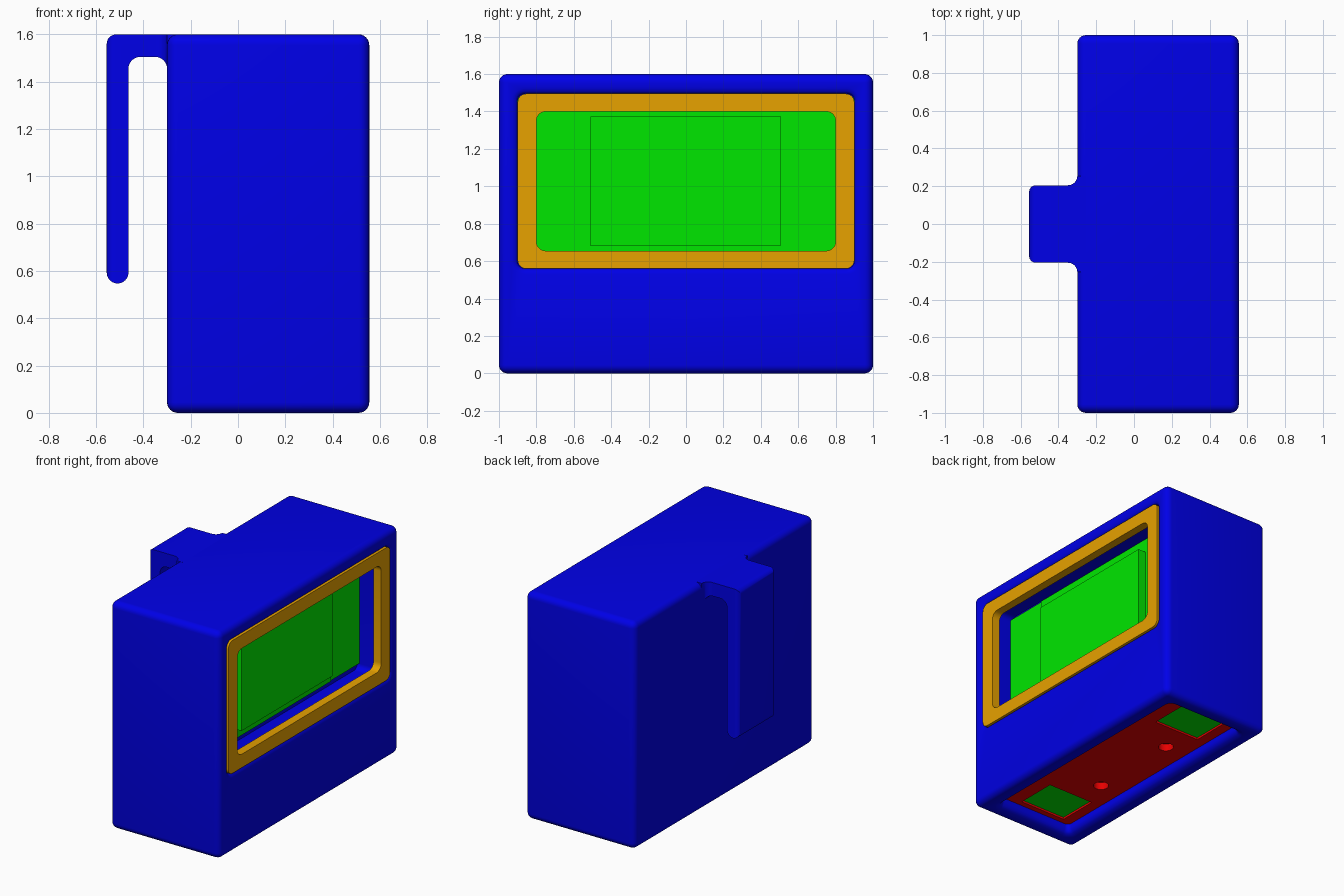
import bpy, bmesh, math
from mathutils import Vector

if "Cube" in bpy.data.objects:
    bpy.data.objects.remove(bpy.data.objects["Cube"])


def material(name, rgb):
    m = bpy.data.materials.new(name)
    m.diffuse_color = (*rgb, 1)
    m.use_nodes = True
    m.node_tree.nodes["Principled BSDF"].inputs["Base Color"].default_value = m.diffuse_color
    return m


BLUE = material("blue plastic", (0, 0, 0.8))
ORANGE = material("orange trim", (0.8, 0.36, 0))
GREEN = material("green display", (0, 0.8, 0))
RED = material("red door", (0.8, 0, 0))


def finish(name, bm, mat, bevel=0, segs=4, angle=40):
    bmesh.ops.recalc_face_normals(bm, faces=bm.faces[:])
    me = bpy.data.meshes.new(name)
    bm.to_mesh(me)
    bm.free()
    ob = bpy.data.objects.new(name, me)
    bpy.context.collection.objects.link(ob)
    me.materials.append(mat)
    if bevel:
        m = ob.modifiers.new("bevel", "BEVEL")
        m.width, m.segments = bevel, segs
        m.limit_method, m.angle_limit = "ANGLE", math.radians(angle)
        apply(ob, m)
    return ob


def select(ob):
    bpy.ops.object.select_all(action="DESELECT")
    ob.select_set(True)
    bpy.context.view_layer.objects.active = ob


def apply(ob, mod):
    select(ob)
    bpy.ops.object.modifier_apply(modifier=mod.name)


def cut(ob, cutter, operation="DIFFERENCE"):
    cutter.hide_render = True
    m = ob.modifiers.new("cut", "BOOLEAN")
    m.operation, m.object, m.solver = operation, cutter, "EXACT"
    apply(ob, m)
    bpy.data.objects.remove(cutter)


def smooth(ob):
    select(ob)
    bpy.ops.object.shade_smooth_by_angle(angle=math.radians(35))


def outline(u0, u1, v0, v1, r, n=6):
    pts = []
    for k, (cu, cv) in enumerate([(u1 - r, v1 - r), (u0 + r, v1 - r),
                                  (u0 + r, v0 + r), (u1 - r, v0 + r)]):
        for i in range(n + 1):
            a = math.pi / 2 * (k + i / n)
            pts.append((cu + r * math.cos(a), cv + r * math.sin(a)))
    return pts


def slab(name, axis, rect, r, levels, mat, **kw):
    """Rounded rectangle lofted through (depth, outset) levels along an axis."""
    bm = bmesh.new()
    rings = []
    u0, u1, v0, v1 = rect
    for d, o in levels:
        pts = outline(u0 - o, u1 + o, v0 - o, v1 + o, r + o)
        rings.append([bm.verts.new((d, u, v) if axis == "x" else (u, v, d)) for u, v in pts])
    for a, b in zip(rings, rings[1:]):
        for i in range(len(a)):
            j = (i + 1) % len(a)
            bm.faces.new((a[i], a[j], b[j], b[i]))
    bm.faces.new(rings[0])
    bm.faces.new(rings[-1])
    return finish(name, bm, mat, **kw)


def flared(face, inward, depth, r):
    """Levels for a pocket whose rim is rounded over by radius r."""
    lv = [(face - inward * 0.05, r)]
    for i in range(6):
        t = r * i / 5
        lv.append((face + inward * t, r - math.sqrt(max(0, r * r - (r - t) ** 2))))
    return lv + [(face + inward * depth, 0)]


def extrude(name, pts, to3d, a, b, mat, **kw):
    bm = bmesh.new()
    f = bm.faces.new([bm.verts.new(to3d(p, q, a)) for p, q in pts])
    ext = bmesh.ops.extrude_face_region(bm, geom=[f])
    move = Vector(to3d(0, 0, b)) - Vector(to3d(0, 0, a))
    bmesh.ops.translate(bm, vec=move, verts=[v for v in ext["geom"] if isinstance(v, bmesh.types.BMVert)])
    return finish(name, bm, mat, **kw)


def arc(cx, cy, r, a0, a1, n=8):
    return [(cx + r * math.cos(math.radians(a0 + (a1 - a0) * i / n)),
             cy + r * math.sin(math.radians(a0 + (a1 - a0) * i / n))) for i in range(n + 1)]


# body shell with a window pocket on the right and a door pocket below
FRONT = 0.555
bm = bmesh.new()
bmesh.ops.create_cube(bm, size=1)
bmesh.ops.scale(bm, vec=(FRONT + 0.3, 2, 1.6), verts=bm.verts)
bmesh.ops.translate(bm, vec=((FRONT - 0.3) / 2, 0, 0.8), verts=bm.verts)
body = finish("body", bm, BLUE, bevel=0.045, segs=6)
WINDOW = (-0.9, 0.9, 0.56, 1.495)
DOOR = (-0.165, 0.42, -0.875, 0.875)
cut(body, slab("window_cutter", "x", WINDOW, 0.04, flared(FRONT, -1, 0.255, 0.03), BLUE))
cut(body, slab("door_cutter", "z", DOOR, 0.03, flared(0, 1, 0.15, 0.05), BLUE))
smooth(body)

# window frame
frame = slab("window_frame", "x", WINDOW, 0.045, [(FRONT - 0.06, 0), (FRONT, 0)], ORANGE)
cut(frame, slab("frame_cutter", "x", (-0.8, 0.8, 0.655, 1.4), 0.05, [(0.4, 0), (0.6, 0)], ORANGE))
smooth(frame)

# display: back plate, middle block and raised screen
for name, rect, x0, x1 in (("display_back", (-0.9, 0.9, 0.6, 1.475), 0.297, 0.315),
                           ("display_block", (-0.575, 0.575, 0.6, 1.475), 0.31, 0.322),
                           ("display_screen", (-0.51, 0.505, 0.68, 1.375), 0.32, 0.383)):
    slab(name, "x", rect, 0.002, [(x0, 0), (x1, 0)], GREEN)

# bottom door with two contact pockets and two screw holes
door = slab("battery_door", "z", DOOR, 0.03, [(0.073, 0), (0.145, 0)], RED)
for s in (-1, 1):
    y = 0.69 * s
    rect = (-0.09, 0.27, y - 0.145, y + 0.145)
    cut(door, slab("pocket_cutter", "z", rect, 0.003, [(0, 0), (0.1, 0)], RED))
    slab("contact_pad", "z", rect, 0.003, [(0.087, 0), (0.11, 0)], GREEN)
    cut(door, extrude("hole_cutter", arc(0.005, 0.335 * s, 0.05, 0, 345, 23),
                      lambda p, q, d: (p, q, d), 0, 0.125, RED))
smooth(door)

# belt clip: side profile (arm and hanging leg) intersected with a flared top outline
profile = [(-0.2, 1.6)] + arc(-0.515, 1.56, 0.04, 90, 180) + arc(-0.509, 0.593, 0.046, 180, 360, 12)
profile += arc(-0.413, 1.455, 0.05, 180, 90) + arc(-0.35, 1.455, 0.05, 90, 0) + [(-0.2, 1.455)]
half = [(-0.2, 0.255)] + arc(-0.35, 0.255, 0.05, 0, -90) + arc(-0.52, 0.17, 0.035, 90, 180)
plan = half + [(x, -y) for x, y in reversed(half)]
clip = extrude("belt_clip", profile, lambda p, q, d: (p, d, q), -0.3, 0.3, BLUE)
cut(clip, extrude("clip_outline", plan, lambda p, q, d: (p, q, d), 0.3, 1.8, BLUE), "INTERSECT")
smooth(clip)
